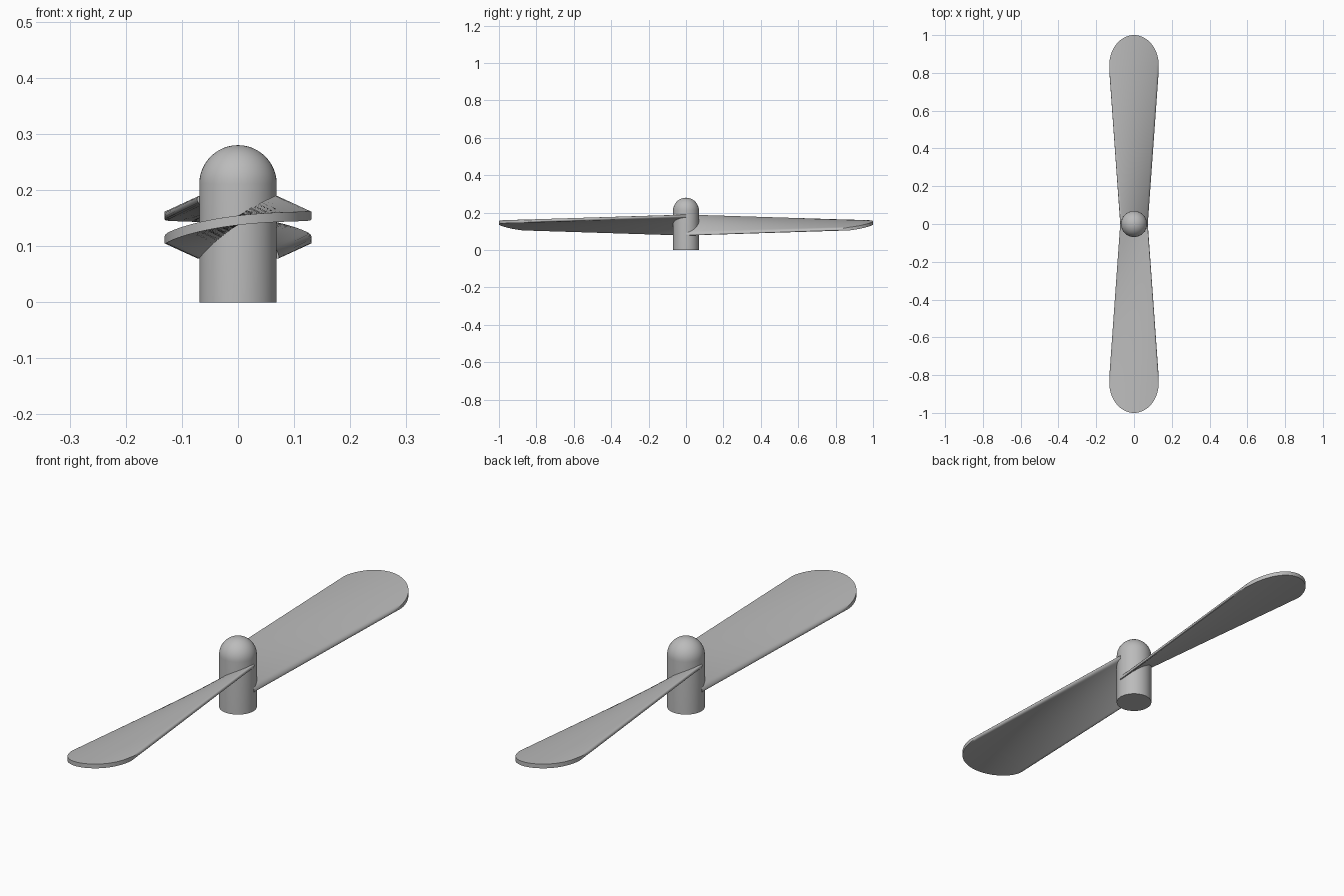
import bpy, bmesh, math

cube = bpy.data.objects.get("Cube")
if cube:
    bpy.data.objects.remove(cube, do_unlink=True)

grey = bpy.data.materials.new("plain_grey")
grey.use_nodes = True
colour = (0.5, 0.5, 0.5, 1)
grey.diffuse_color = colour
grey.node_tree.nodes["Principled BSDF"].inputs["Base Color"].default_value = colour


def finish(name, bm):
    bmesh.ops.recalc_face_normals(bm, faces=bm.faces)
    mesh = bpy.data.meshes.new(name)
    bm.to_mesh(mesh)
    bm.free()
    mesh.materials.append(grey)
    obj = bpy.data.objects.new(name, mesh)
    bpy.context.scene.collection.objects.link(obj)
    bpy.ops.object.select_all(action="DESELECT")
    obj.select_set(True)
    bpy.context.view_layer.objects.active = obj
    bpy.ops.object.shade_smooth_by_angle(angle=math.radians(35))
    return obj


# Hub: cylinder with a hemispherical nose, spun from its profile
HUB_R, HUB_TOP = 0.069, 0.211
profile = [(0, 0), (HUB_R, 0)]
for i in range(13):
    a = i / 12 * math.pi / 2
    profile.append((HUB_R * math.cos(a), HUB_TOP + HUB_R * math.sin(a)))
bm = bmesh.new()
verts = [bm.verts.new((r, 0, z)) for r, z in profile]
edges = [bm.edges.new(pair) for pair in zip(verts, verts[1:])]
bmesh.ops.spin(bm, geom=verts + edges, cent=(0, 0, 0), axis=(0, 0, 1),
               angle=math.tau, steps=48, use_duplicate=False)
bmesh.ops.remove_doubles(bm, verts=bm.verts, dist=0.0001)
finish("hub", bm)

# Blade: twisted, cambered loft with rounded long edges and a square-cut round tip
ROOT_W, MAX_W, TIP_START = 0.073, 0.133, 0.84
THICK, CAMBER, MID_Z = 0.0085, 0.0135, 0.146
COLS = 28


def blade_point(u, side, dist):
    """Point across the blade (u from -1 to 1) at a distance from the axis."""
    f = dist / TIP_START
    full = ROOT_W + (MAX_W - ROOT_W) * f
    half = full
    if f > 1:
        half = 0.131 * math.sqrt(max(0, 1 - ((dist - TIP_START) / (1 - TIP_START)) ** 2))
    x = u * half
    rise = 0.0515 + (0.0225 - 0.0515) * f
    inset = min(1, (full - abs(x)) / THICK)
    thick = THICK * math.sqrt(max(0, 1 - (1 - inset) ** 2))
    return (x, -dist, MID_Z + rise * x / full - CAMBER * (x / full) ** 2 + side * thick)


stations = [TIP_START * i / 20 for i in range(21)]
stations += [TIP_START + (1 - TIP_START) * math.sin(i / 18 * math.pi / 2) for i in range(19)]
stations[21] = TIP_START + 0.0005
us = [-math.cos(math.pi * i / COLS) for i in range(COLS + 1)]

for name, turn in (("front_blade", 0), ("back_blade", math.pi)):
    bm = bmesh.new()
    rings = []
    for d in stations:
        ring = [bm.verts.new(blade_point(u, 1, d)) for u in us]
        ring += [bm.verts.new(blade_point(u, -1, d)) for u in reversed(us)]
        rings.append(ring)
    n = len(rings[0])
    for a, b in zip(rings, rings[1:]):
        for i in range(n):
            j = (i + 1) % n
            bm.faces.new((a[i], a[j], b[j], b[i]))
    bm.faces.new(rings[0])
    bmesh.ops.remove_doubles(bm, verts=bm.verts, dist=0.00005)
    blade = finish(name, bm)
    blade.rotation_euler.z = turn
